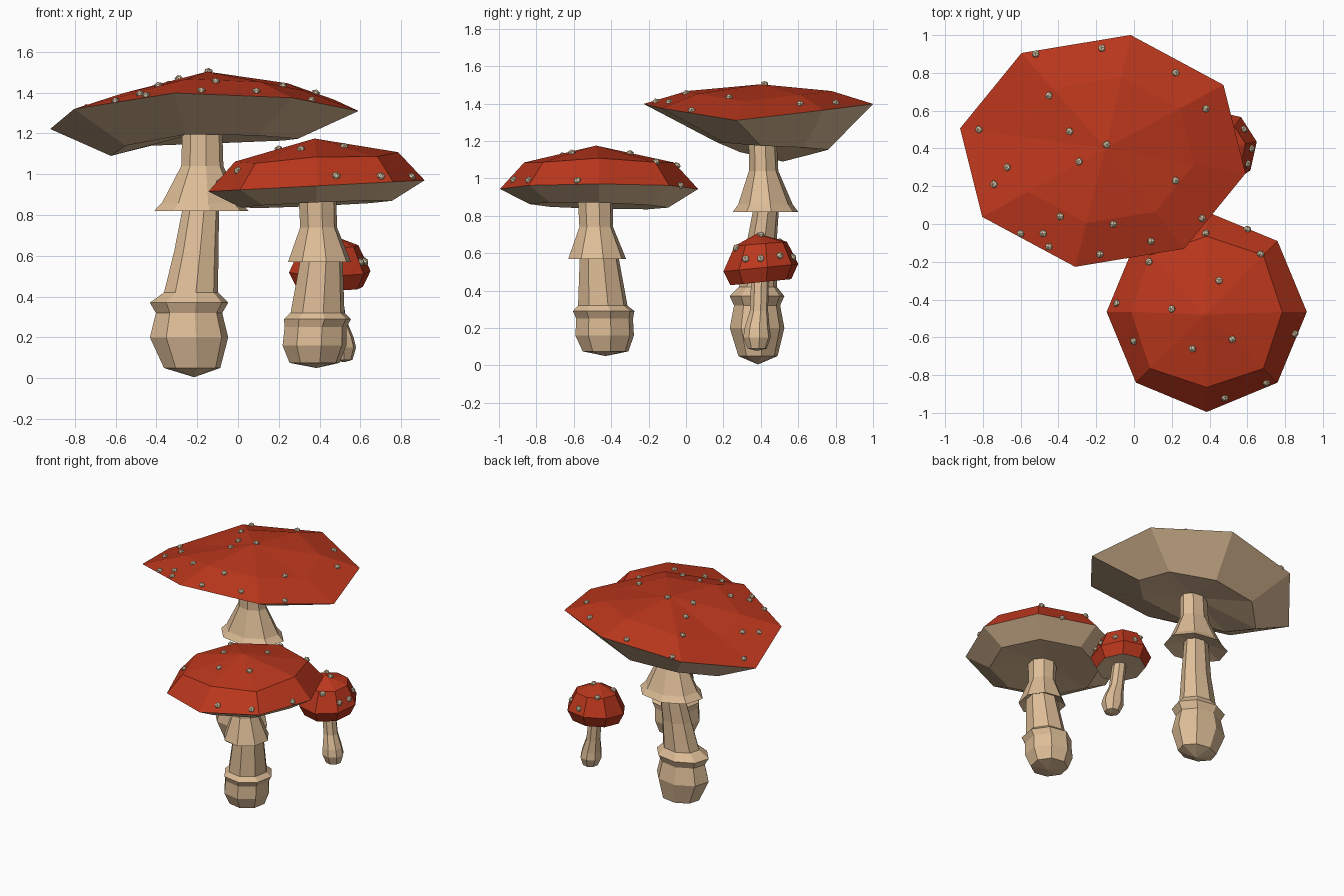
import bpy, bmesh, math
from mathutils import Vector, Matrix
from mathutils.bvhtree import BVHTree

if "Cube" in bpy.data.objects:
    bpy.data.objects.remove(bpy.data.objects["Cube"])


def material(name, rgb):
    m = bpy.data.materials.new(name)
    m.diffuse_color = (*rgb, 1)
    m.use_nodes = True
    m.node_tree.nodes["Principled BSDF"].inputs["Base Color"].default_value = m.diffuse_color
    return m


RED = material("cap red", (0.50, 0.038, 0.012))
STEM = material("stem tan", (0.73, 0.51, 0.31))
SPOT = material("spot cream", (0.72, 0.59, 0.40))


def finish(bm, name, mats):
    bmesh.ops.recalc_face_normals(bm, faces=bm.faces)
    mesh = bpy.data.meshes.new(name)
    bm.to_mesh(mesh)
    for m in mats:
        mesh.materials.append(m)
    ob = bpy.data.objects.new(name, mesh)
    bpy.context.collection.objects.link(ob)
    return ob


def skin(name, bottom, rings, top, mats, low_bands=0):
    """Skin a stack of rings between two poles; the first low_bands use material 1."""
    bm = bmesh.new()
    rows = [[bm.verts.new(p) for p in r] for r in rings]
    lo, hi = bm.verts.new(bottom), bm.verts.new(top)
    n = len(rows[0])
    for i in range(n):
        j = (i + 1) % n
        faces = [bm.faces.new((lo, rows[0][j], rows[0][i]))]
        for a, b in zip(rows, rows[1:]):
            faces.append(bm.faces.new((a[i], a[j], b[j], b[i])))
        faces.append(bm.faces.new((rows[-1][i], rows[-1][j], hi)))
        for k, f in enumerate(faces):
            f.material_index = 1 if k < low_bands else 0
    finish(bm, name, mats)
    return bm


def ring(cx, cy, z, rx, ry, start=0, n=8, tx=0, ty=0):
    pts = []
    for k in range(n):
        a = math.radians(start) + math.tau * k / n
        x, y = rx * math.cos(a), ry * math.sin(a)
        pts.append(Vector((cx + x, cy + y, z + tx * x + ty * y)))
    return pts


def stem(name, profile, ratio, start, foot):
    """profile rows: centre x, centre y, z, radius; foot is the depth of the rounded base"""
    rings = [ring(x, y, z, r, r * ratio, start) for x, y, z, r in profile]
    x, y, z, _ = profile[0]
    tx, ty, tz, _ = profile[-1]
    skin(name, (x + .01, y, z - foot), rings, (tx, ty, tz + .02), [STEM]).free()


def spots(name, cap, points):
    """Small faceted warts dropped on the cap and turned to its slope."""
    tree = BVHTree.FromBMesh(cap)
    bm = bmesh.new()
    for x, y in points:
        hit, nor, _, _ = tree.ray_cast(Vector((x, y, 3)), Vector((0, 0, -1)))
        if hit is None:
            continue
        if nor.z < 0:
            nor = -nor
        rot = nor.to_track_quat('Z', 'Y').to_matrix().to_4x4()
        bmesh.ops.create_icosphere(bm, subdivisions=1, radius=.022,
                                   matrix=Matrix.Translation(hit + nor * .003) @ rot
                                   @ Matrix.Diagonal((1, 1, .8, 1)))
    finish(bm, name, [SPOT])
    bm.free()
    cap.free()


# large mushroom: wavy tilted oval cap
apex = Vector((-0.15, 0.40, 1.503))
rim = ring(-.165, .387, 0, .77, .625, -11)
under = ring(-.165, .46, 0, .467, .305, -11)
rim_z = [1.31, 1.365, 1.398, 1.335, 1.222, 1.32, 1.398, 1.375]
under_z = [1.174, 1.165, 1.153, 1.14, 1.09, 1.14, 1.195, 1.19]
bulge = [.03, .03, .03, .015, .01, .01, .03, .03]
for p, u, a, b in zip(rim, under, rim_z, under_z):
    p.z, u.z = a, b
mid = [p.lerp(apex, .37) + Vector((0, 0, b)) for p, b in zip(rim, bulge)]
cap = skin("large_cap", (-.175, .41, 1.21), [under, rim, mid], apex, [RED, STEM], 2)
spots("large_cap_spots", cap, [
    (-.52, .9), (-.17, .93), (.22, .8), (.38, .61), (-.45, .68), (-.82, .5), (-.34, .49),
    (-.145, .42), (-.29, .33), (-.67, .3), (-.74, .21), (.22, .23), (-.39, .04), (-.11, 0),
    (.36, .03), (-.6, -.05), (-.48, -.05), (-.45, -.12), (-.18, -.16), (.09, -.09)])
stem("large_stem", [
    (-.225, .385, .05, .14), (-.24, .38, .20, .195), (-.24, .38, .32, .165),
    (-.24, .38, .37, .195), (-.23, .385, .42, .135), (-.205, .40, .62, .11),
    (-.18, .43, .85, .09), (-.18, .425, .82, .235), (-.18, .425, .86, .195),
    (-.175, .415, 1.04, .105), (-.175, .41, 1.20, .10)], .76, 10, .045)

# medium mushroom
c = (0.385, -0.465)
mid = ring(*c, 1.085, .40, .40, tx=.058)
for p in mid[1::2]:
    p.x += (p.x - c[0]) * .06
    p.y += (p.y - c[1]) * .06
    p.z -= .015
cap = skin("medium_cap", (.385, -.48, .885),
           [ring(*c, .853, .37, .37, tx=.045, ty=-.025),
            ring(*c, .943, .53, .53, tx=.052), mid],
           (.375, -.48, 1.175), [RED, STEM], 2)
spots("medium_cap_spots", cap, [
    (.38, -.05), (.6, -.03), (.67, -.16), (.45, -.3), (.2, -.45), (-.09, -.42), (0, -.62),
    (.31, -.66), (.52, -.61), (.85, -.58), (.7, -.84), (.48, -.92), (.08, -.2)])
stem("medium_stem", [
    (.375, -.43, .075, .125), (.375, -.435, .16, .16), (.38, -.435, .25, .155),
    (.39, -.44, .29, .168), (.39, -.445, .32, .135), (.41, -.465, .59, .105),
    (.40, -.475, .57, .158), (.395, -.48, .74, .092), (.39, -.485, .89, .095)], 1.0, 12, .025)

# small young mushroom: domed cap
c = (0.45, 0.40)
cap = skin("small_cap", (.455, .395, .46),
           [ring(*c, .445, .165, .165, 10, ty=.1), ring(*c, .522, .203, .203, 10, ty=.1),
            ring(*c, .65, .142, .142, 10, ty=.08)],
           (.45, .38, .705), [RED, STEM], 1)
spots("small_cap_spots", cap, [
    (.58, .5), (.62, .4), (.47, .4), (.5, .27), (.37, .5), (.6, .32), (.36, .33), (.47, .57)])
stem("small_stem", [
    (.51, .38, .09, .052), (.505, .38, .15, .075), (.50, .38, .20, .068),
    (.48, .39, .29, .05), (.46, .395, .46, .047)], 1.0, 10, .012)
